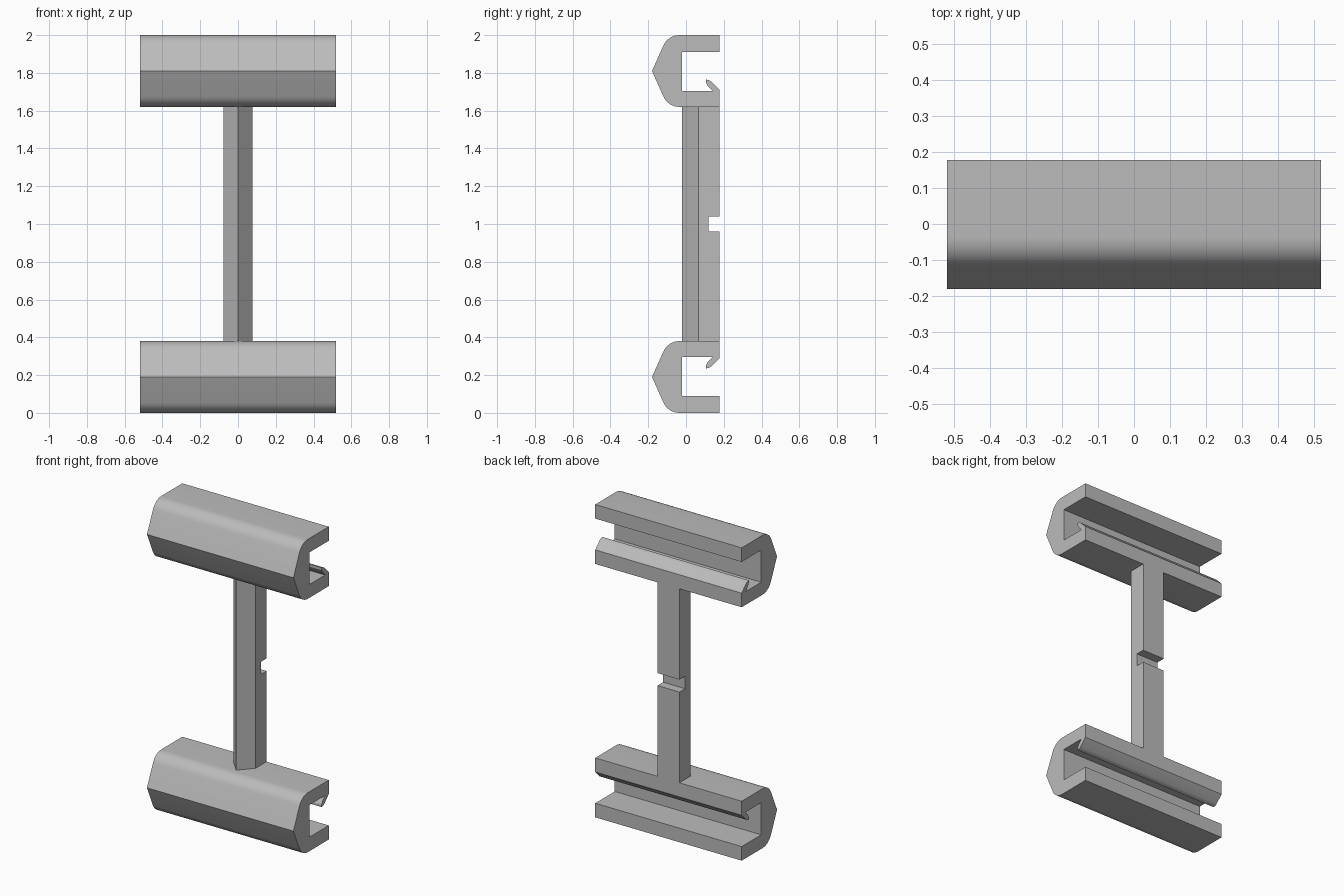
import bpy, bmesh, math
from mathutils import Vector

cube = bpy.data.objects.get("Cube")
if cube:
    bpy.data.objects.remove(cube)

grey = bpy.data.materials.new("plain grey")
grey.use_nodes = True
colour = (0.5, 0.5, 0.5, 1)
grey.diffuse_color = colour
grey.node_tree.nodes["Principled BSDF"].inputs["Base Color"].default_value = colour


def fillet(before, corner, after, radius, steps=8):
    """Points of a round tangent to both edges that meet at the corner."""
    p, c, q = Vector(before), Vector(corner), Vector(after)
    u, v = (p - c).normalized(), (q - c).normalized()
    half = u.angle(v) / 2
    centre = c + (u + v).normalized() * radius / math.sin(half)
    start = c + u * radius / math.tan(half) - centre
    end = c + v * radius / math.tan(half) - centre
    sweep = math.pi - 2 * half
    points = []
    for i in range(steps + 1):
        t = i / steps
        a, b = math.sin((1 - t) * sweep), math.sin(t * sweep)
        points.append(tuple(centre + (start * a + end * b) / math.sin(sweep)))
    return points


def prism(name, points, offset):
    """Extrude a closed outline along an offset."""
    bm = bmesh.new()
    face = bm.faces.new([bm.verts.new(p) for p in points])
    moved = bmesh.ops.extrude_face_region(bm, geom=[face])["geom"]
    verts = [g for g in moved if isinstance(g, bmesh.types.BMVert)]
    bmesh.ops.translate(bm, vec=offset, verts=verts)
    bmesh.ops.recalc_face_normals(bm, faces=bm.faces)
    mesh = bpy.data.meshes.new(name)
    bm.to_mesh(mesh)
    bm.free()
    mesh.materials.append(grey)
    obj = bpy.data.objects.new(name, mesh)
    bpy.context.collection.objects.link(obj)
    return obj


def select(obj):
    bpy.ops.object.select_all(action="DESELECT")
    obj.select_set(True)
    bpy.context.view_layer.objects.active = obj


# Clip outline in (y, z): pointed front, rounded shoulders, open back, snap hook
nose = (-0.18, 1.81)
top, bottom = (-0.095, 2.0), (-0.095, 1.62)
back_top, back_bottom = (0.177, 2.0), (0.177, 1.62)
outline = [back_top]
outline += fillet(back_top, top, nose, 0.092)
outline.append(nose)
outline += fillet(nose, bottom, back_bottom, 0.092)
outline.append(back_bottom)
# Snap hook with a blunt rounded tip
outline += [(0.177, 1.71), (0.132, 1.755), (0.12, 1.762), (0.105, 1.765),
            (0.105, 1.75), (0.115, 1.73), (0.14, 1.705)]
# Rectangular channel
outline += [(-0.02, 1.705), (-0.02, 1.91), (0.177, 1.91)]

# Upper clip and its flipped twin below
half_width = 0.518
for name, flip in (("upper_clip", False), ("lower_clip", True)):
    pts = [(-half_width, y, 2 - z if flip else z) for y, z in outline]
    clip = prism(name, pts, (2 * half_width, 0, 0))
    select(clip)
    bpy.ops.object.shade_smooth_by_angle(angle=math.radians(20))

# Connecting post with a ridge along its front
w = 0.078
section = [(0, -0.02), (w, 0.065), (w, 0.177), (-w, 0.177), (-w, 0.065)]
post = prism("post", [(x, y, 0.38) for x, y in section], (0, 0, 1.24))

# Notch across the back of the post
notch = prism("notch_cutter",
              [(-0.2, y, z) for y, z in ((0.12, 0.96), (0.3, 0.96), (0.3, 1.04), (0.12, 1.04))],
              (0.4, 0, 0))
notch.hide_render = True
cut = post.modifiers.new("notch", "BOOLEAN")
cut.operation = "DIFFERENCE"
cut.solver = "EXACT"
cut.object = notch
select(post)
bpy.ops.object.modifier_apply(modifier=cut.name)
bpy.data.objects.remove(notch)
